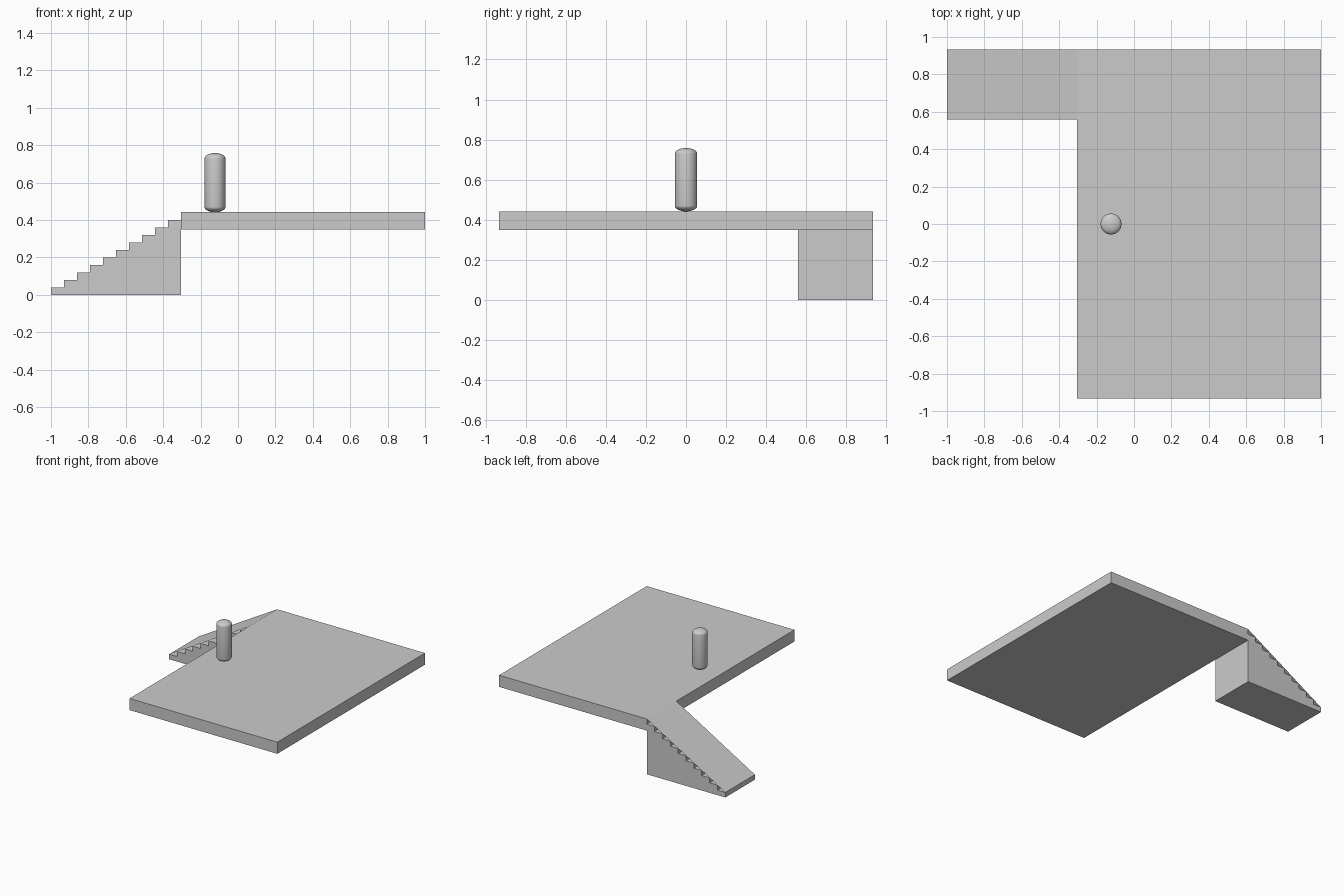
import bpy, bmesh
from math import sin, cos, pi

if "Cube" in bpy.data.objects:
    bpy.data.objects.remove(bpy.data.objects["Cube"])

X_EDGE, Y_HALF, DECK_TOP, DECK_T = -0.306, 0.932, 0.442, 0.093
STAIR_Y = 0.559
STEPS = 10
RUN, RISE = (X_EDGE + 1) / STEPS, 0.04


def make_object(name, bm):
    mesh = bpy.data.meshes.new(name)
    bm.to_mesh(mesh)
    bm.free()
    ob = bpy.data.objects.new(name, mesh)
    bpy.context.collection.objects.link(ob)
    return ob


def extrude_profile(name, profile, y0, y1):
    """Extrude a closed x-z outline from y0 to y1."""
    bm = bmesh.new()
    face = bm.faces.new([bm.verts.new((x, y0, z)) for x, z in profile])
    new = bmesh.ops.extrude_face_region(bm, geom=[face])["geom"]
    verts = [v for v in new if isinstance(v, bmesh.types.BMVert)]
    bmesh.ops.translate(bm, verts=verts, vec=(0, y1 - y0, 0))
    bmesh.ops.recalc_face_normals(bm, faces=bm.faces)
    return make_object(name, bm)


# Deck slab
extrude_profile("platform", [(X_EDGE, DECK_TOP - DECK_T), (1, DECK_TOP - DECK_T),
                             (1, DECK_TOP), (X_EDGE, DECK_TOP)], -Y_HALF, Y_HALF)

# Solid staircase
outline = [(X_EDGE, 0), (-1, 0)]
for i in range(STEPS):
    z = (i + 1) * RISE
    outline += [(-1 + i * RUN, z), (-1 + (i + 1) * RUN, z)]
extrude_profile("stairs", outline, STAIR_Y, Y_HALF)

# Thin ramp sheet resting on the step noses
bm = bmesh.new()
bm.faces.new([bm.verts.new(p) for p in (
    (-1, STAIR_Y, RISE), (X_EDGE, STAIR_Y, DECK_TOP),
    (X_EDGE, Y_HALF, DECK_TOP), (-1, Y_HALF, RISE))])
make_object("ramp_sheet", bm)

# Upright post with flattened domes at both ends
R, CAP, TOP, N = 0.056, 0.028, 0.758, 8
arc = [(R * sin(a), CAP * cos(a)) for a in (i * pi / 2 / N for i in range(N + 1))]
profile = [(r, TOP - CAP + h) for r, h in arc]
profile += [(r, DECK_TOP + CAP - h) for r, h in reversed(arc)]
bm = bmesh.new()
verts = [bm.verts.new((r, 0, z)) for r, z in profile]
edges = [bm.edges.new(pair) for pair in zip(verts, verts[1:])]
bmesh.ops.spin(bm, geom=verts + edges, cent=(0, 0, 0), axis=(0, 0, 1),
               angle=2 * pi, steps=48, use_duplicate=False)
bmesh.ops.remove_doubles(bm, verts=bm.verts, dist=0.0005)
bmesh.ops.recalc_face_normals(bm, faces=bm.faces)
for f in bm.faces:
    f.smooth = True
post = make_object("post", bm)
post.location = (-0.123, 0, 0)
